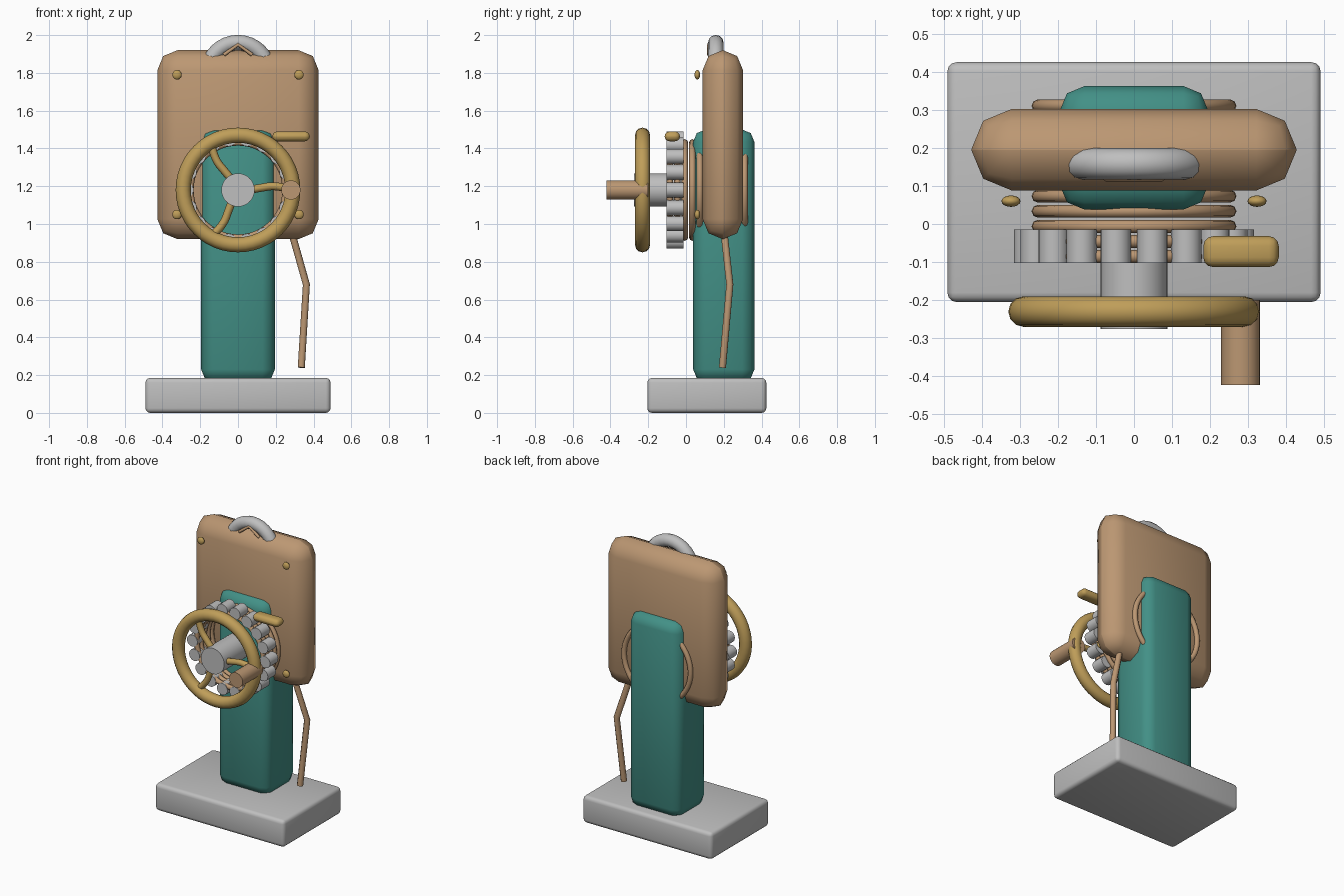
import bpy, bmesh, math
from mathutils import Vector, Matrix

if "Cube" in bpy.data.objects:
    bpy.data.objects.remove(bpy.data.objects["Cube"])

def material(name, rgb):
    m = bpy.data.materials.new(name)
    m.diffuse_color = (*rgb, 1)
    m.use_nodes = True
    m.node_tree.nodes["Principled BSDF"].inputs["Base Color"].default_value = m.diffuse_color
    return m

GREY = material("light grey", (0.52, 0.52, 0.52))
TAN = material("tan brown", (0.50, 0.31, 0.17))
TEAL = material("teal", (0.055, 0.28, 0.24))
GOLD = material("brass gold", (0.52, 0.34, 0.10))
AXIS_Z = 1.18                                   # height of the wheel axis
TURN = Matrix.Rotation(math.pi / 2, 4, 'X')     # z axis onto the y axis

def finish(ob, name, mat, angle=50):
    ob.name = name
    ob.data.materials.append(mat)
    bpy.ops.object.select_all(action='DESELECT')
    ob.select_set(True)
    bpy.context.view_layer.objects.active = ob
    bpy.ops.object.shade_smooth_by_angle(angle=math.radians(angle))
    return ob

def from_bmesh(bm, name, mat):
    me = bpy.data.meshes.new(name)
    bm.to_mesh(me)
    bm.free()
    ob = bpy.data.objects.new(name, me)
    bpy.context.collection.objects.link(ob)
    return finish(ob, name, mat)

def box(name, mat, lo, hi, bevel, segments=2):
    lo, hi = Vector(lo), Vector(hi)
    bm = bmesh.new()
    bmesh.ops.create_cube(bm, size=1)
    bmesh.ops.scale(bm, vec=hi - lo, verts=bm.verts)
    bmesh.ops.translate(bm, vec=(lo + hi) / 2, verts=bm.verts)
    bmesh.ops.bevel(bm, geom=bm.edges[:], offset=bevel, segments=segments,
                    profile=0.5, affect='EDGES')
    return from_bmesh(bm, name, mat)

def rod(name, mat, x, z, y0, y1, r, sides=32):
    """Cylinder lying along y."""
    bm = bmesh.new()
    place = Matrix.Translation((x, (y0 + y1) / 2, z)) @ TURN
    bmesh.ops.create_cone(bm, cap_ends=True, segments=sides, radius1=r,
                          radius2=r, depth=y1 - y0, matrix=place)
    return from_bmesh(bm, name, mat)

def ring(name, mat, y, z, major, minor, around=48, section=12):
    bpy.ops.mesh.primitive_torus_add(
        location=(0, y, z), rotation=(math.pi / 2, 0, 0), major_radius=major,
        minor_radius=minor, major_segments=around, minor_segments=section)
    return finish(bpy.context.object, name, mat)

def tube(name, mat, points, r, smooth=False):
    cu = bpy.data.curves.new(name, 'CURVE')
    cu.dimensions = '3D'
    cu.bevel_depth = r
    cu.bevel_resolution = 2
    cu.use_fill_caps = True
    if smooth:
        sp = cu.splines.new('BEZIER')
        sp.bezier_points.add(len(points) - 1)
        sp.resolution_u = 6
        for bp, p in zip(sp.bezier_points, points):
            bp.co = p
            bp.handle_left_type = bp.handle_right_type = 'AUTO'
    else:
        sp = cu.splines.new('POLY')
        sp.points.add(len(points) - 1)
        for pt, p in zip(sp.points, points):
            pt.co = (*p, 1)
    ob = bpy.data.objects.new(name, cu)
    bpy.context.collection.objects.link(ob)
    bpy.ops.object.select_all(action='DESELECT')
    ob.select_set(True)
    bpy.context.view_layer.objects.active = ob
    bpy.ops.object.convert(target='MESH')
    return finish(bpy.context.object, name, mat)

# Base, column and panel
box("base", GREY, (-0.49, -0.205, 0), (0.49, 0.425, 0.185), 0.025, 3)
box("column", TEAL, (-0.195, 0.038, 0.165), (0.195, 0.362, 1.50), 0.065)
box("panel", TAN, (-0.427, 0.088, 0.92), (0.427, 0.302, 1.92), 0.106)

# Coil windings through the panel
for i in range(11):
    ring(f"coil_winding_{i}", TAN, -0.085 + i * 0.0395, AXIS_Z, 0.252, 0.017, 48, 8)

# Circle of short rollers in front of the coil
for i in range(18):
    a = math.radians(10 + 20 * i)
    rod(f"roller_{i}", GREY, 0.275 * math.cos(a + math.pi / 2),
        AXIS_Z + 0.275 * math.sin(a + math.pi / 2), -0.103, -0.014, 0.04, 16)

# Hand wheel: rim, hub, bowed spokes and crank grip
ring("wheel_rim", GOLD, -0.23, AXIS_Z, 0.29, 0.04, 48, 12)
rod("wheel_hub", GREY, 0, AXIS_Z, -0.275, -0.01, 0.088)
for i in range(3):
    a = i * math.tau / 3
    path = []
    for r, bow in ((0.06, 0.0), (0.125, 0.012), (0.19, 0.02), (0.29, 0.0)):
        path.append((r * math.cos(a) - bow * math.sin(a), -0.23,
                     AXIS_Z + r * math.sin(a) + bow * math.cos(a)))
    tube(f"wheel_spoke_{i}", GOLD, path, 0.021, smooth=True)
rod("crank_grip", TAN, 0.28, AXIS_Z, -0.422, -0.20, 0.051, 24)

# Side lever
box("lever", GOLD, (0.182, -0.113, 1.438), (0.38, -0.032, 1.49), 0.0255, 3)

# Panel studs
for x in (-0.323, 0.323):
    for z in (1.05, 1.79):
        bpy.ops.mesh.primitive_uv_sphere_add(segments=16, ring_count=10, radius=1,
                                             location=(x, 0.06, z))
        stud = bpy.context.object
        stud.scale = (0.025, 0.015, 0.025)
        finish(stud, "stud", GOLD)

# Carrying loop with a small brace
ring("carry_loop", GREY, 0.158, 1.80, 0.16, 0.041, 32, 12)
tube("loop_brace", TAN, [(-0.075, 0.122, 1.895), (0, 0.122, 1.95),
                         (0.075, 0.122, 1.895)], 0.01)

# Hanging bent cable
tube("cable", TAN, [(0.28, 0.20, 0.97), (0.362, 0.232, 0.68),
                    (0.335, 0.193, 0.24)], 0.02)
